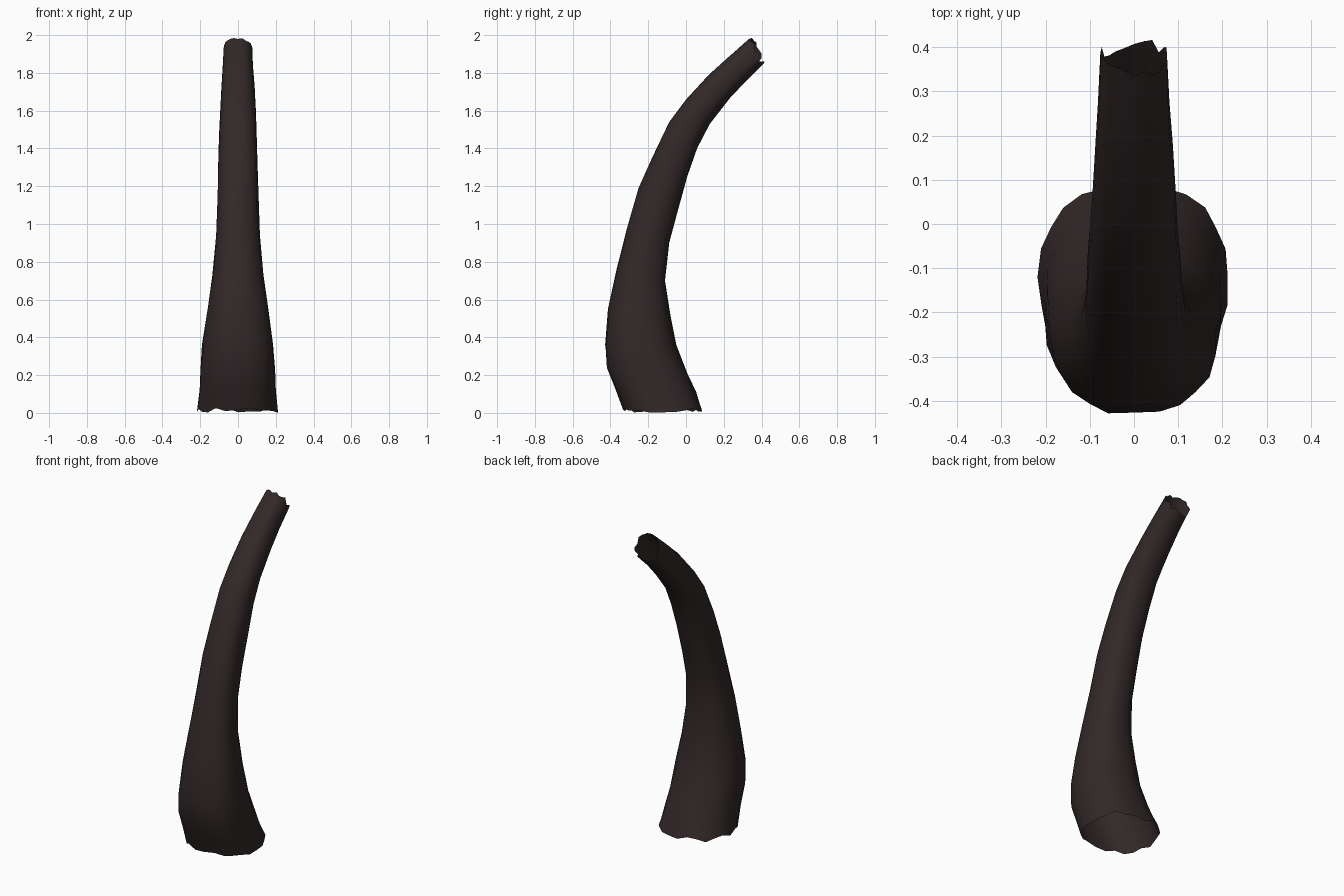
import bpy, bmesh, math, random
from mathutils import Vector

if "Cube" in bpy.data.objects:
    bpy.data.objects.remove(bpy.data.objects["Cube"])

random.seed(4)
SIDES = 24

# cross-sections: front point (y, z), back point (y, z), half width in x
SECTIONS = [
    (-0.33, 0.015, 0.09, 0.015, 0.215),
    (-0.38, 0.13, 0.05, 0.11, 0.205),
    (-0.42, 0.24, 0.005, 0.21, 0.20),
    (-0.43, 0.36, -0.055, 0.36, 0.19),
    (-0.41, 0.55, -0.085, 0.52, 0.165),
    (-0.365, 0.76, -0.11, 0.70, 0.135),
    (-0.31, 0.98, -0.09, 0.90, 0.114),
    (-0.25, 1.19, -0.045, 1.07, 0.110),
    (-0.18, 1.35, 0.005, 1.25, 0.106),
    (-0.09, 1.54, 0.06, 1.40, 0.100),
    (0.0, 1.66, 0.125, 1.53, 0.094),
    (0.12, 1.79, 0.235, 1.67, 0.087),
    (0.23, 1.89, 0.32, 1.76, 0.081),
    (0.345, 1.985, 0.405, 1.845, 0.077),
]


def spow(v, p):
    return math.copysign(abs(v) ** p, v)


dark_hide = bpy.data.materials.new("dark brown")
dark_hide.diffuse_color = (0.032, 0.021, 0.021, 1)
dark_hide.use_nodes = True
dark_hide.node_tree.nodes["Principled BSDF"].inputs["Base Color"].default_value = dark_hide.diffuse_color

# curved tapering stump, open at both torn ends
bm = bmesh.new()
rings = []
for k, (fy, fz, by, bz, w) in enumerate(SECTIONS):
    front, back = Vector((0, fy, fz)), Vector((0, by, bz))
    mid, half = (front + back) / 2, (back - front) / 2
    along = Vector((1, 0, 0)).cross(half).normalized()
    ring = []
    for i in range(SIDES):
        a = 2 * math.pi * i / SIDES
        bump = 1 + random.uniform(-0.025, 0.02)
        p = mid + half * spow(math.sin(a), 0.88) * bump
        p.x = w * spow(math.cos(a), 0.88) * bump
        # torn rims
        if k == 0:
            p.z = random.uniform(0.0, 0.03)
        elif k == len(SECTIONS) - 1:
            p += along * random.uniform(-0.018, 0.018)
        ring.append(bm.verts.new(p))
    rings.append(ring)
for lo, hi in zip(rings, rings[1:]):
    for i in range(SIDES):
        j = (i + 1) % SIDES
        bm.faces.new((lo[i], lo[j], hi[j], hi[i]))
for v in bm.verts:
    v.co.z = min(v.co.z, 2.0)
bmesh.ops.recalc_face_normals(bm, faces=bm.faces)
for f in bm.faces:
    f.smooth = True

mesh = bpy.data.meshes.new("curved_stump")
bm.to_mesh(mesh)
bm.free()
mesh.materials.append(dark_hide)
stump = bpy.data.objects.new("curved_stump", mesh)
bpy.context.collection.objects.link(stump)
